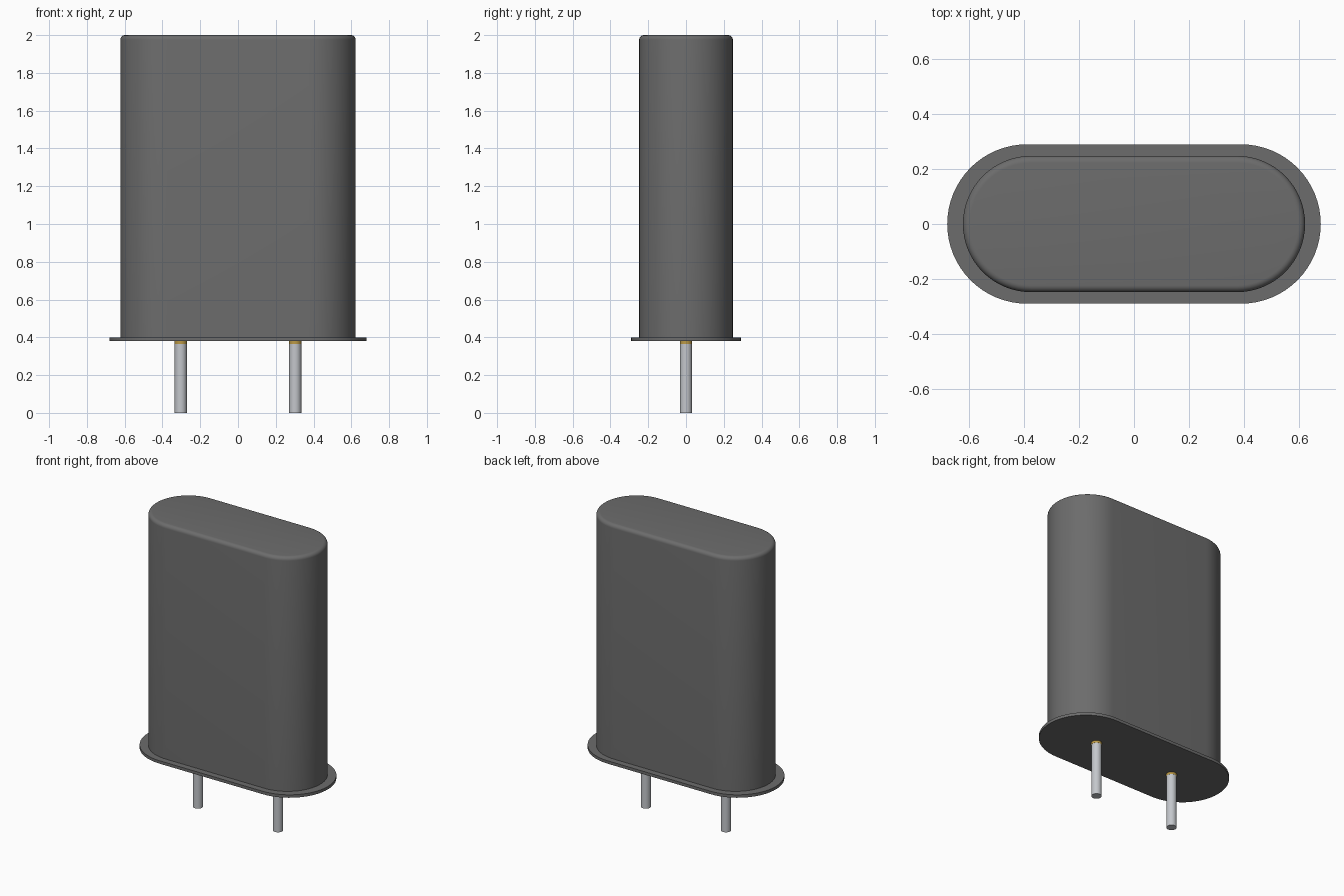
import bpy
import bmesh
from math import cos, sin, pi, radians

if "Cube" in bpy.data.objects:
    bpy.data.objects.remove(bpy.data.objects["Cube"])


def material(name, rgb):
    mat = bpy.data.materials.new(name)
    mat.diffuse_color = (*rgb, 1.0)
    mat.use_nodes = True
    mat.node_tree.nodes["Principled BSDF"].inputs["Base Color"].default_value = mat.diffuse_color
    return mat


def stadium(half_len, radius, z, arc=32):
    """Rounded-end outline: straight sides joined by two half circles."""
    pts = []
    for side in (1, -1):
        for i in range(arc + 1):
            a = -pi / 2 + pi * i / arc
            pts.append((side * (half_len + radius * cos(a)), side * radius * sin(a), z))
    return pts


def circle(radius, z, x, n=32):
    return [(x + radius * cos(2 * pi * i / n), radius * sin(2 * pi * i / n), z)
            for i in range(n)]


def loft(name, sections, mat=None):
    """Skin stacked outlines from bottom to top and cap both ends."""
    bm = bmesh.new()
    rings = [[bm.verts.new(p) for p in s] for s in sections]
    n = len(rings[0])
    for lo, hi in zip(rings, rings[1:]):
        for i in range(n):
            j = (i + 1) % n
            bm.faces.new((lo[i], lo[j], hi[j], hi[i]))
    bm.faces.new(rings[0][::-1])
    bm.faces.new(rings[-1])
    bmesh.ops.recalc_face_normals(bm, faces=bm.faces)
    mesh = bpy.data.meshes.new(name)
    bm.to_mesh(mesh)
    bm.free()
    obj = bpy.data.objects.new(name, mesh)
    bpy.context.collection.objects.link(obj)
    if mat:
        mesh.materials.append(mat)
    bpy.ops.object.select_all(action='DESELECT')
    obj.select_set(True)
    bpy.context.view_layer.objects.active = obj
    bpy.ops.object.shade_smooth_by_angle(angle=radians(35))
    return obj


casing = material("casing_grey", (0.15, 0.15, 0.15))
steel = material("pin_silver", (0.55, 0.57, 0.6))
gold = material("seal_gold", (0.5, 0.32, 0.06))

# Tall can with a rounded top edge
HALF, RAD, TOP, FILLET = 0.375, 0.248, 2.0, 0.025
sections = [stadium(HALF, RAD, 0.4)]
for k in range(7):
    a = pi / 2 * k / 6
    sections.append(stadium(HALF, RAD - FILLET * (1 - cos(a)),
                            TOP - FILLET + FILLET * sin(a)))
loft("can_body", sections, casing)

# Thin base flange
loft("base_flange", [stadium(0.39, 0.29, 0.38), stadium(0.39, 0.29, 0.4)], casing)

# Two lead pins, each with a gold seal under the flange
for side, x in (("left", -0.303), ("right", 0.303)):
    loft(f"{side}_pin", [circle(0.032, 0.0, x), circle(0.032, 0.365, x)], steel)
    loft(f"{side}_pin_seal", [circle(0.033, 0.364, x), circle(0.033, 0.38, x)], gold)
